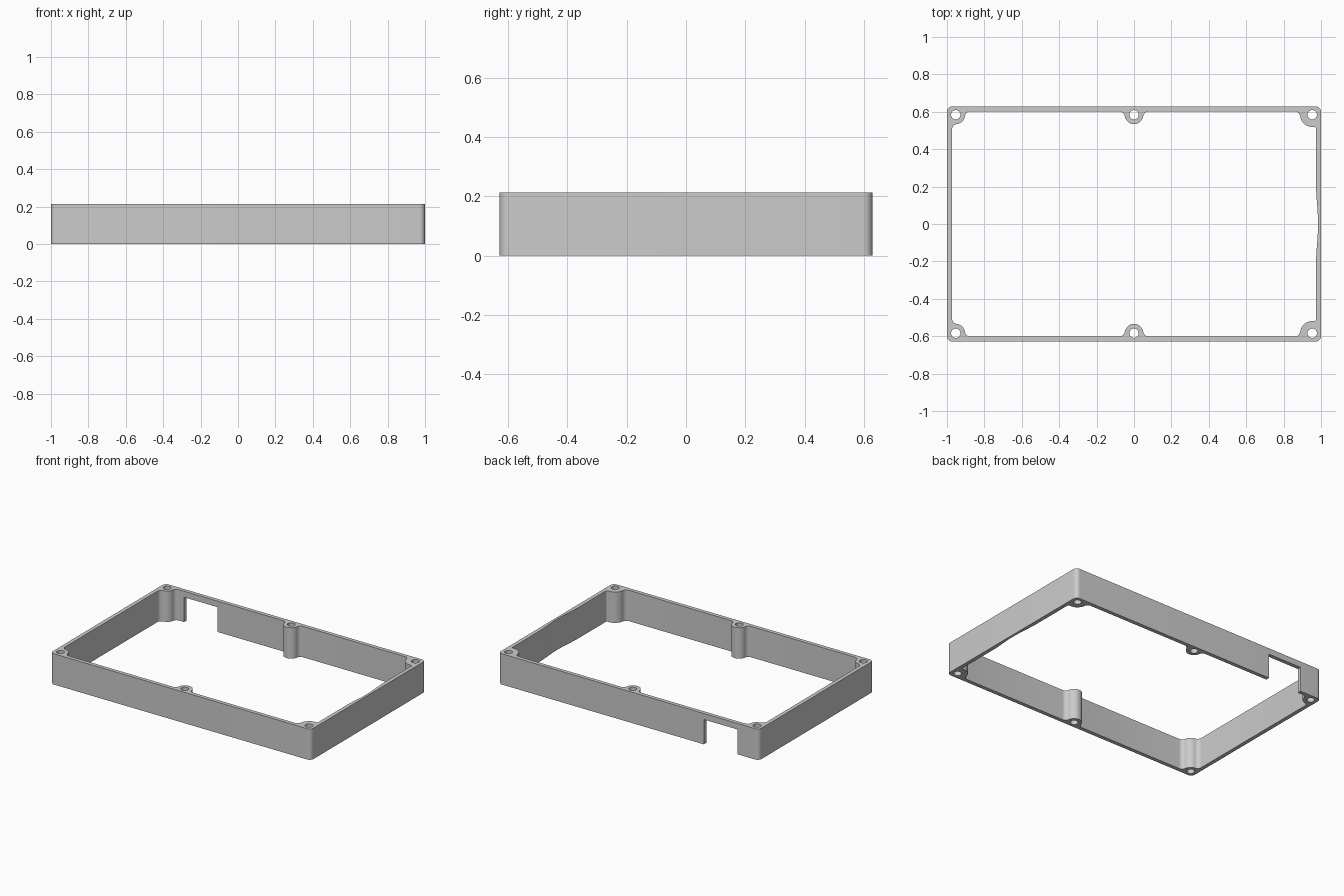
import bpy, bmesh, math
from mathutils import Vector as V

cube = bpy.data.objects.get("Cube")
if cube:
    bpy.data.objects.remove(cube)

HX, HY, HEIGHT, WALL = 1.0, 0.629, 0.214, 0.027
BX, BY = 0.953, 0.584          # screw post centres
HOLE_R, POST_R, BIG_R = 0.025, 0.05, 0.065
FILLET, TIGHT = 0.03, 0.012

# Wall inward normals
SOUTH, EAST, NORTH, WEST = V((0, 1)), V((-1, 0)), V((0, -1)), V((1, 0))


def arc(centre, start, end, steps):
    """Points along the shorter arc from start to end."""
    a, b = start - centre, end - centre
    turn = math.atan2(a.x * b.y - a.y * b.x, a.dot(b))
    r, a0 = a.length, math.atan2(a.y, a.x)
    return [centre + r * V((math.cos(a0 + turn * i / steps), math.sin(a0 + turn * i / steps)))
            for i in range(steps + 1)]


def circle(centre, r, steps=32):
    return [centre + r * V((math.cos(i * math.tau / steps), math.sin(i * math.tau / steps)))
            for i in range(steps)]


def fillet(c, r, n, f, side):
    """Fillet between a wall and a post: centre, foot on wall, touch on post."""
    half = (HX if n.x else HY) - WALL
    rise = f - (n.dot(c) + half)
    travel = V((n.y, -n.x)) * side
    fc = c + n * rise + travel * math.sqrt((r + f) ** 2 - rise ** 2)
    return fc, fc - n * f, c + (fc - c) * r / (r + f)


def post(c, r, wall_in, f_in, wall_out, f_out):
    """Inner outline around one screw post, with a fillet on each side."""
    c1, foot1, touch1 = fillet(c, r, wall_in, f_in, -1)
    c2, foot2, touch2 = fillet(c, r, wall_out, f_out, 1)
    return (arc(c1, foot1, touch1, 8) + arc(c, touch1, touch2, 20)[1:-1]
            + arc(c2, touch2, foot2, 8))


# Inner outline, counter-clockwise, with a shallow hollow in the +x wall
hollow = [V((HX - WALL + 0.011 * math.cos(math.pi * t / 40) ** 2, 0.22 * t / 20))
          for t in range(-20, 21)]
inner = (post(V((BX, -BY)), BIG_R, SOUTH, FILLET, EAST, TIGHT) + hollow
         + post(V((BX, BY)), BIG_R, EAST, TIGHT, NORTH, FILLET)
         + post(V((0, BY)), POST_R, NORTH, FILLET, NORTH, FILLET)
         + post(V((-BX, BY)), POST_R, NORTH, FILLET, WEST, FILLET)
         + post(V((-BX, -BY)), POST_R, WEST, FILLET, SOUTH, FILLET)
         + post(V((0, -BY)), POST_R, SOUTH, FILLET, SOUTH, FILLET))

# Outer outline with rounded corners
R = 0.03
outer = []
for k, (sx, sy) in enumerate([(1, 1), (-1, 1), (-1, -1), (1, -1)]):
    c = V((sx * (HX - R), sy * (HY - R)))
    ends = [c + V((sx * R, 0)), c + V((0, sy * R))]
    outer += arc(c, ends[k % 2], ends[1 - k % 2], 10)

holes = [circle(V((x, y)), HOLE_R) for x in (-BX, 0, BX) for y in (-BY, BY)]

# Fill the outlines and extrude them to full height
bm = bmesh.new()
edges = []
for loop in [outer, inner] + holes:
    vs = [bm.verts.new((p.x, p.y, 0)) for p in loop]
    edges += [bm.edges.new((vs[i - 1], vs[i])) for i in range(len(vs))]
bmesh.ops.triangle_fill(bm, use_beauty=True, use_dissolve=False, edges=edges)
res = bmesh.ops.extrude_face_region(bm, geom=bm.faces[:], use_keep_orig=True)
for e in res["geom"]:
    if isinstance(e, bmesh.types.BMVert):
        e.co.z = HEIGHT
bmesh.ops.recalc_face_normals(bm, faces=bm.faces[:])
mesh = bpy.data.meshes.new("enclosure_frame")
bm.to_mesh(mesh)
bm.free()
frame = bpy.data.objects.new("enclosure_frame", mesh)
bpy.context.collection.objects.link(frame)

# Cable notch in the back wall, open at the bottom
x0, x1, top = -0.835, -0.577, 0.172
bpy.ops.mesh.primitive_cube_add(size=1, location=((x0 + x1) / 2, HY, top / 2 - 0.05))
cutter = bpy.context.object
cutter.name = "notch_cutter"
cutter.scale = (x1 - x0, 0.2, top + 0.1)
cutter.hide_render = True
cut = frame.modifiers.new("notch", 'BOOLEAN')
cut.operation, cut.solver, cut.object = 'DIFFERENCE', 'EXACT', cutter
bpy.ops.object.select_all(action='DESELECT')
frame.select_set(True)
bpy.context.view_layer.objects.active = frame
bpy.ops.object.modifier_apply(modifier=cut.name)
bpy.data.objects.remove(cutter)

# Colour and shading
mat = bpy.data.materials.new("light_grey")
mat.use_nodes = True
grey = (0.6, 0.6, 0.6, 1)
mat.diffuse_color = grey
mat.node_tree.nodes["Principled BSDF"].inputs["Base Color"].default_value = grey
frame.data.materials.clear()
frame.data.materials.append(mat)
bpy.ops.object.shade_smooth_by_angle(angle=math.radians(30))
